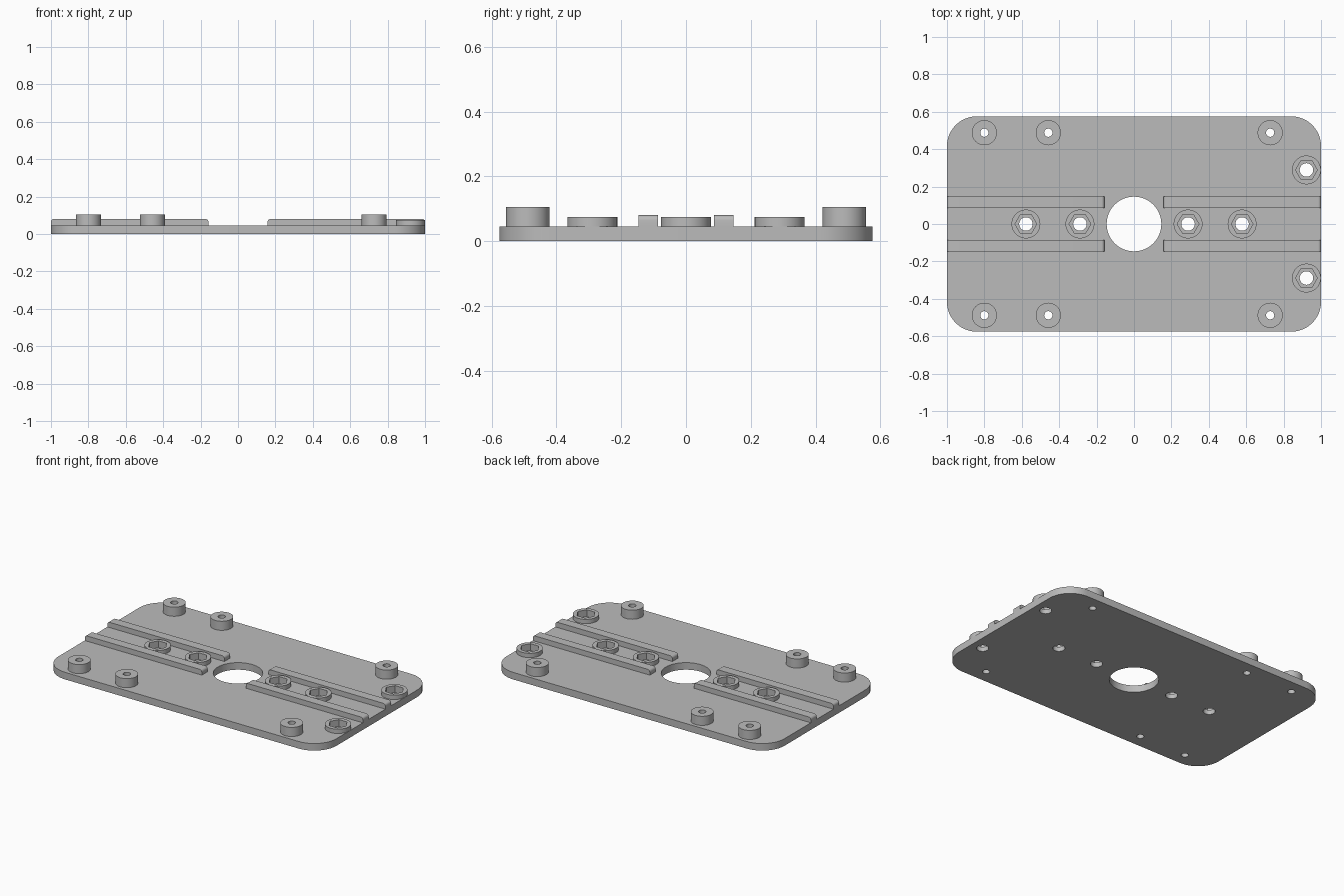
import bpy, bmesh
from mathutils import Matrix, Vector

cube = bpy.data.objects.get("Cube")
if cube:
    bpy.data.objects.remove(cube, do_unlink=True)

PLATE_TOP, POST_TOP, SOCKET_TOP, RAIL_TOP = 0.046, 0.105, 0.074, 0.08
POCKET_FLOOR = 0.03
POSTS = [(x, s * 0.488) for x in (-0.8, -0.458, 0.728) for s in (-1, 1)]
SOCKETS = [(x, 0) for x in (-0.578, -0.289, 0.289, 0.578)] + [(0.922, s * 0.289) for s in (-1, 1)]

grey = bpy.data.materials.new("Matte grey")
grey.use_nodes = True
grey.diffuse_color = (0.5, 0.5, 0.5, 1)
grey.node_tree.nodes["Principled BSDF"].inputs["Base Color"].default_value = (0.5, 0.5, 0.5, 1)


def finish(bm, name):
    bmesh.ops.recalc_face_normals(bm, faces=bm.faces)
    mesh = bpy.data.meshes.new(name)
    bm.to_mesh(mesh)
    bm.free()
    obj = bpy.data.objects.new(name, mesh)
    bpy.context.collection.objects.link(obj)
    mesh.materials.append(grey)
    return obj


def add_cylinder(bm, place, radius, low, high, sides=48):
    at = Matrix.Translation((*place, (low + high) / 2))
    bmesh.ops.create_cone(bm, cap_ends=True, segments=sides, radius1=radius,
                          radius2=radius, depth=high - low, matrix=at)


def add_box(bm, low, high):
    low, high = Vector(low), Vector(high)
    at = Matrix.Translation((low + high) / 2) @ Matrix.Diagonal((*(high - low), 1))
    return bmesh.ops.create_cube(bm, size=1, matrix=at)["verts"]


def bevel_edges(bm, test, width, segments):
    edges = [e for e in bm.edges if test(e)]
    bmesh.ops.bevel(bm, geom=edges, offset=width, segments=segments,
                    profile=0.5, affect='EDGES')


# Rounded base plate
bm = bmesh.new()
add_box(bm, (-1, -0.576, 0), (1, 0.576, PLATE_TOP))
bevel_edges(bm, lambda e: abs(e.verts[0].co.z - e.verts[1].co.z) > 0.01, 0.16, 12)
plate = finish(bm, "base_plate")

# Standoff posts
bm = bmesh.new()
for p in POSTS:
    add_cylinder(bm, p, 0.067, PLATE_TOP, POST_TOP)
posts = finish(bm, "standoff_posts")

# Low round bosses for the hexagonal nut sockets
bm = bmesh.new()
for p in SOCKETS:
    add_cylinder(bm, p, 0.077, PLATE_TOP, SOCKET_TOP)
sockets = finish(bm, "nut_sockets")

# Paired rails with rounded upper ends
rails = []
for side, start, end in (("right", -1, -0.158), ("left", 0.158, 1)):
    for s, row in ((-1, "front"), (1, "back")):
        bm = bmesh.new()
        add_box(bm, (start, s * 0.116 - 0.03, PLATE_TOP), (end, s * 0.116 + 0.03, RAIL_TOP))
        bevel_edges(bm, lambda e: min(v.co.z for v in e.verts) > 0.07
                    and abs(e.verts[0].co.y - e.verts[1].co.y) > 0.01, 0.016, 6)
        rails.append(finish(bm, f"{row}_{side}_rail"))

# Cutters: through holes and hexagonal pockets
bm = bmesh.new()
add_cylinder(bm, (0, 0), 0.146, -0.1, 0.2, 72)
for p in POSTS:
    add_cylinder(bm, p, 0.022, -0.1, 0.2, 32)
for p in SOCKETS:
    add_cylinder(bm, p, 0.036, -0.1, 0.2, 32)
holes = finish(bm, "hole_cutter")
bm = bmesh.new()
for p in SOCKETS:
    add_cylinder(bm, p, 0.058, POCKET_FLOOR, 0.2, 6)
# Turn each hexagon so its points lie along x
for v in bm.verts:
    cx, cy = min(SOCKETS, key=lambda c: (v.co.x - c[0]) ** 2 + (v.co.y - c[1]) ** 2)
    dx, dy = v.co.x - cx, v.co.y - cy
    v.co.x, v.co.y = cx + dy, cy - dx
pockets = finish(bm, "pocket_cutter")

for target, cutters in ((plate, (holes, pockets)), (posts, (holes,)), (sockets, (holes, pockets))):
    bpy.context.view_layer.objects.active = target
    for cutter in cutters:
        cutter.hide_render = True
        mod = target.modifiers.new("Cut", 'BOOLEAN')
        mod.operation, mod.solver, mod.object = 'DIFFERENCE', 'EXACT', cutter
        bpy.ops.object.modifier_apply(modifier=mod.name)
for cutter in (holes, pockets):
    bpy.data.objects.remove(cutter, do_unlink=True)

# Smooth round walls, keep edges crisp
bpy.ops.object.select_all(action='DESELECT')
for obj in [plate, posts, sockets] + rails:
    obj.select_set(True)
bpy.context.view_layer.objects.active = plate
bpy.ops.object.shade_smooth_by_angle(angle=0.6)
